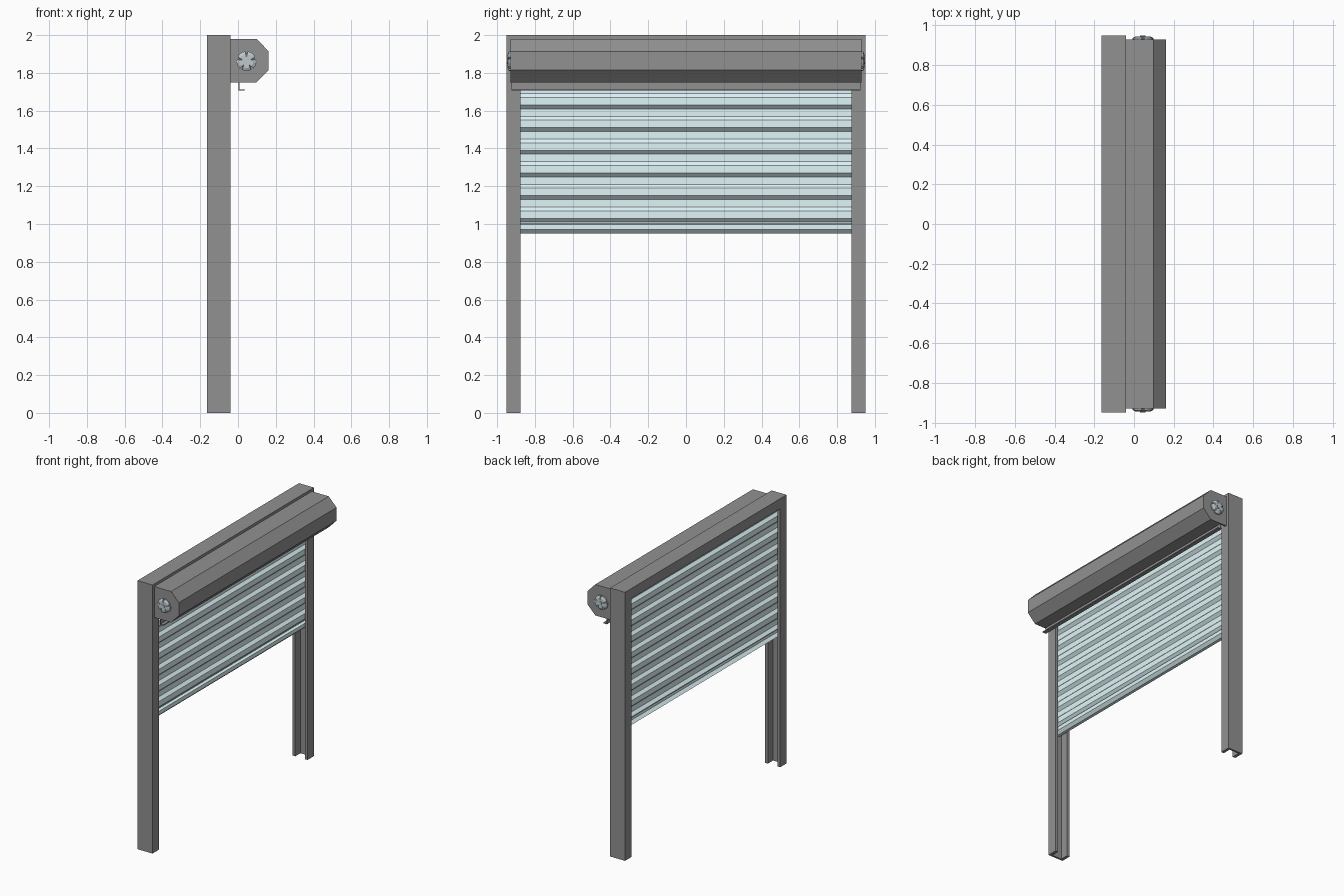
import bpy, bmesh, math

if "Cube" in bpy.data.objects:
    bpy.data.objects.remove(bpy.data.objects["Cube"])


def material(name, rgb):
    m = bpy.data.materials.new(name)
    m.diffuse_color = (*rgb, 1)
    m.use_nodes = True
    m.node_tree.nodes["Principled BSDF"].inputs["Base Color"].default_value = m.diffuse_color
    return m


GREY = material("dark_grey", (0.285, 0.285, 0.285))
BLUE = material("pale_blue", (0.75, 0.92, 0.95))
STEEL = material("steel", (0.52, 0.58, 0.62))


def loft(name, rings, mat, closed=True, thickness=0):
    """Join successive rings of points; closed rings get end caps."""
    bm = bmesh.new()
    vr = [[bm.verts.new(p) for p in r] for r in rings]
    n = len(vr[0])
    for a, b in zip(vr, vr[1:]):
        for i in range(n if closed else n - 1):
            j = (i + 1) % n
            bm.faces.new((a[i], a[j], b[j], b[i]))
    if closed:
        bm.faces.new(vr[0])
        bm.faces.new(vr[-1])
    bmesh.ops.recalc_face_normals(bm, faces=bm.faces)
    me = bpy.data.meshes.new(name)
    bm.to_mesh(me)
    bm.free()
    ob = bpy.data.objects.new(name, me)
    bpy.context.collection.objects.link(ob)
    me.materials.append(mat)
    if thickness:
        s = ob.modifiers.new("sheet", "SOLIDIFY")
        s.thickness = thickness
        s.offset = 0
    return ob


def prism(name, pts, y0, y1, mat, **kw):
    """Extrude an x/z outline along y."""
    return loft(name, [[(x, y, z) for x, z in pts] for y in (y0, y1)], mat, **kw)


# Guide frame: one channel section mitred up, across and down
flange, web = .022, .014
section = [(-.163, 0), (-.04, 0), (-.04, .075), (-.04 - flange, .075),
           (-.04 - flange, web), (-.163 + flange, web),
           (-.163 + flange, .075), (-.163, .075)]
rings = [[(x, -.95 + d, 0) for x, d in section],
         [(x, -.95 + d, 2 - d) for x, d in section],
         [(x, .95 - d, 2 - d) for x, d in section],
         [(x, .95 - d, 0) for x, d in section]]
loft("guide_frame", rings, GREY)

# Solid corrugated curtain: flat front, step back, flat back, step out
front, back, depth = -.08, -.1, .022
face = [(front, 1.93)]
for k in range(8):
    z = 1.87 - .12 * k
    face += [(front, z), (back, z - .02), (back, z - .06), (front, z - .08)]
face = [p for p in face if p[1] > 1.005]
face += [(back, 1.003), (front, .998), (front, .97), (back, .95)]
rear = [(x - depth, z) for x, z in reversed(face)]
prism("shutter_curtain", face + rear, -.934, .934, BLUE)

# Roller housing sheet with the outlet lip folded at the bottom
shell = [(-.04, 1.977), (.097, 1.977), (.159, 1.913), (.159, 1.817),
         (.097, 1.753), (.006, 1.753), (.006, 1.71), (.034, 1.71)]
prism("housing_shell", shell, -.925, .925, GREY, closed=False, thickness=.007)

# Housing ends
hub_x, hub_z = .045, 1.862
end = [(-.04, 1.98), (.098, 1.98), (.162, 1.914), (.162, 1.816),
       (.098, 1.75), (-.04, 1.75)]


def circle(r, n=24):
    return [(hub_x + r * math.cos(2 * math.pi * i / n),
             hub_z + r * math.sin(2 * math.pi * i / n)) for i in range(n)]


# Five-lobed bearing outline
lobes = []
for k in range(5):
    for da, r in ((-29, .052), (-10, .053), (10, .053), (29, .052), (32, .037), (40, .037)):
        a = math.radians(54 + 72 * k + da)
        lobes.append((hub_x + r * math.cos(a), hub_z + r * math.sin(a)))

for side, s in (("left", -1), ("right", 1)):
    prism("housing_end_" + side, end, s * .917, s * .928, GREY)
    outer = [(hub_x + (x - hub_x) * .7, s * .945, hub_z + (z - hub_z) * .7) for x, z in lobes]
    base = [[(x, y, z) for x, z in lobes] for y in (s * .926, s * .937)]
    loft("bearing_" + side, base + [outer], STEEL)
    prism("shaft_cap_" + side, circle(.014, 8), s * .94, s * .95, STEEL)

# Roller shaft inside the housing
prism("roller_shaft", circle(.045), -.92, .92, STEEL)
